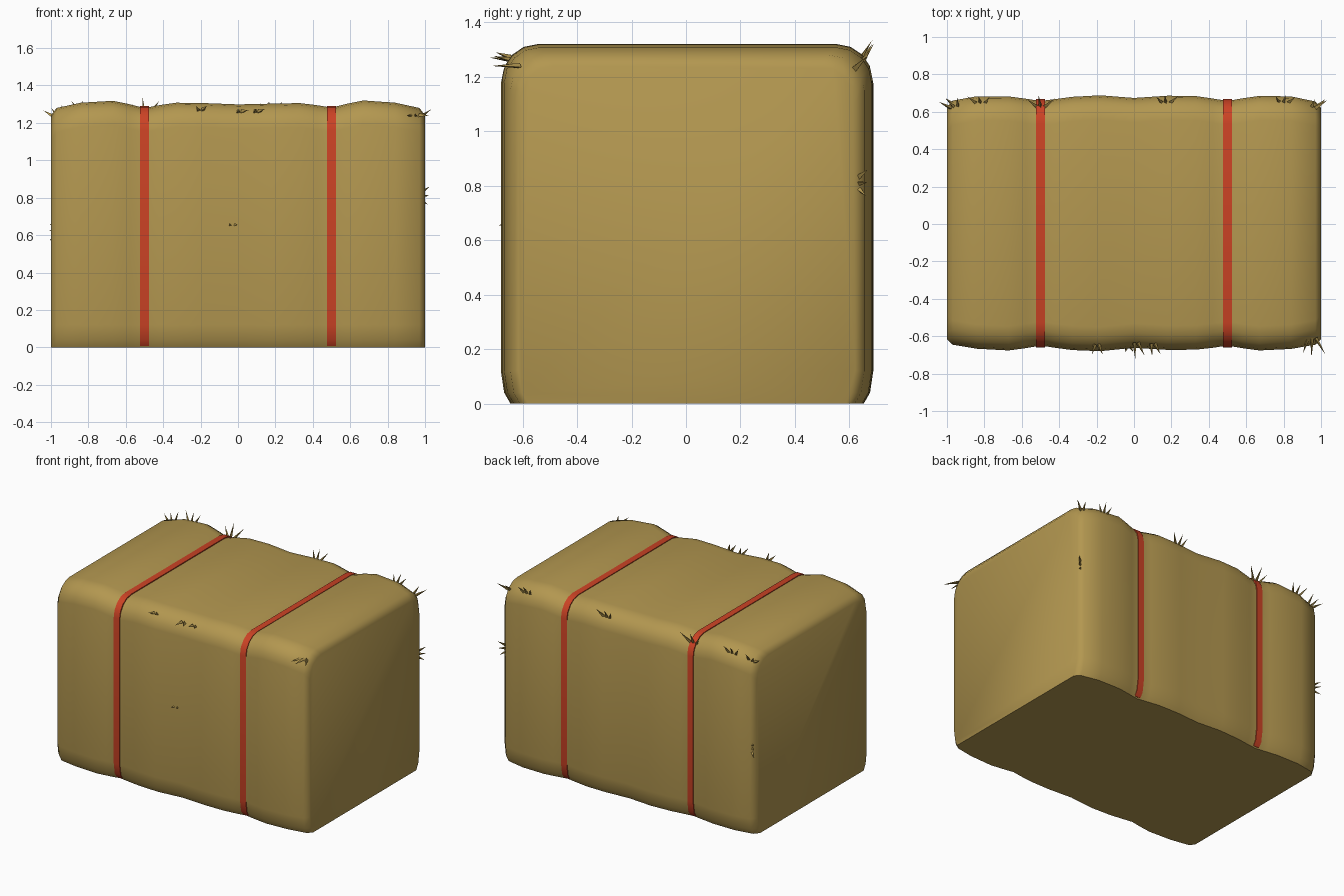
import bpy, bmesh, math, random
from mathutils import Vector

if "Cube" in bpy.data.objects:
    bpy.data.objects.remove(bpy.data.objects["Cube"])

random.seed(4)


def material(name, rgb):
    m = bpy.data.materials.new(name)
    m.diffuse_color = (*rgb, 1)
    m.use_nodes = True
    m.node_tree.nodes["Principled BSDF"].inputs["Base Color"].default_value = m.diffuse_color
    return m


HAY = material("hay", (0.45, 0.31, 0.08))
RED = material("red twine", (0.60, 0.055, 0.018))


def make_object(name, bm, mat, smooth=None):
    bmesh.ops.recalc_face_normals(bm, faces=bm.faces)
    me = bpy.data.meshes.new(name)
    bm.to_mesh(me)
    bm.free()
    me.materials.append(mat)
    ob = bpy.data.objects.new(name, me)
    bpy.context.collection.objects.link(ob)
    if smooth:
        bpy.ops.object.select_all(action='DESELECT')
        ob.select_set(True)
        bpy.context.view_layer.objects.active = ob
        bpy.ops.object.shade_smooth_by_angle(angle=math.radians(smooth))
    return ob


# Cross-section of the bale: rounded top corners, slightly tucked bottom
def section(front, back, top, r=0.13, tuck=0.035):
    pts = [(-front + tuck, 0.0), (-front + 0.012, 0.04), (-front, 0.12)]
    for i in range(5):
        a = math.pi - i * math.pi / 8
        pts.append((-front + r + r * math.cos(a), top - r + r * math.sin(a)))
    for i in range(5):
        a = math.pi / 2 - i * math.pi / 8
        pts.append((back - r + r * math.cos(a), top - r + r * math.sin(a)))
    return pts + [(back, 0.12), (back - 0.012, 0.04), (back - tuck, 0.0)]


# Bale body: x, front half depth, back half depth, top height
rings = [
    (-1.0, 0.615, 0.625, 1.24), (-0.97, 0.645, 0.66, 1.28), (-0.84, 0.667, 0.683, 1.308),
    (-0.67, 0.676, 0.682, 1.318), (-0.58, 0.664, 0.670, 1.30), (-0.5, 0.65, 0.658, 1.28),
    (-0.42, 0.662, 0.668, 1.295), (-0.33, 0.674, 0.68, 1.308), (-0.18, 0.68, 0.688, 1.306),
    (0.0, 0.662, 0.674, 1.299), (0.18, 0.673, 0.686, 1.303), (0.33, 0.672, 0.684, 1.306),
    (0.42, 0.662, 0.671, 1.295), (0.5, 0.65, 0.658, 1.282), (0.58, 0.664, 0.672, 1.302),
    (0.67, 0.676, 0.685, 1.32), (0.84, 0.668, 0.682, 1.308), (0.97, 0.645, 0.655, 1.28),
    (1.0, 0.615, 0.622, 1.24)]
bm = bmesh.new()
loops = []
for x, f, b, t in rings:
    loops.append([bm.verts.new((x, y, z)) for y, z in section(f, b, t)])
n = len(loops[0])
for a, b in zip(loops, loops[1:]):
    for i in range(n):
        j = (i + 1) % n
        bm.faces.new((a[i], a[j], b[j], b[i]))
bm.faces.new(loops[0])
bm.faces.new(loops[-1])
make_object("hay_bale", bm, HAY, 50)

# Twine bands wrapped over front, top and back
for side, x in (("left", -0.5), ("right", 0.5)):
    bm = bmesh.new()
    outer = section(0.659, 0.667, 1.291)
    inner = section(0.635, 0.643, 1.265)
    rows = []
    for (yo, zo), (yi, zi) in zip(outer, inner):
        zo, zi = max(zo, 0.008), max(zi, 0.008)
        rows.append([bm.verts.new((x + dx, y, z)) for dx, y, z in
                     ((-0.023, yi, zi), (-0.023, yo, zo), (0.023, yo, zo), (0.023, yi, zi))])
    for a, b in zip(rows, rows[1:]):
        for i in range(4):
            j = (i + 1) % 4
            bm.faces.new((a[i], a[j], b[j], b[i]))
    bm.faces.new(rows[0])
    bm.faces.new(rows[-1])
    make_object(side + "_twine", bm, RED, 40)

# Loose straw: base point, outward direction, length, number of stalks
tufts = [
    ((-0.96, 0.62, 1.23), (-0.5, 0.6, 0.7), 0.09, 3),
    ((-0.82, 0.64, 1.25), (-0.2, 0.5, 0.8), 0.09, 3),
    ((-0.5, 0.625, 1.24), (0, 0.5, 0.8), 0.10, 3),
    ((0.17, 0.645, 1.25), (0, 0.5, 0.8), 0.08, 3),
    ((0.80, 0.645, 1.25), (0.1, 0.5, 0.8), 0.08, 3),
    ((0.96, 0.62, 1.23), (0.5, 0.6, 0.6), 0.08, 2),
    ((-0.20, -0.645, 1.27), (0, -0.8, 0.3), 0.06, 2),
    ((0.01, -0.635, 1.26), (0.2, -0.8, 0.1), 0.08, 2),
    ((0.10, -0.64, 1.26), (0.3, -0.8, 0.2), 0.07, 2),
    ((0.95, -0.61, 1.24), (0.1, -0.8, 0.0), 0.10, 3),
    ((-0.03, -0.655, 0.655), (0.1, -1, 0), 0.035, 2),
    ((0.98, 0.63, 0.81), (0.7, 0.6, 0), 0.06, 3),
    ((-0.97, 0.64, 0.62), (-0.7, 0.6, 0), 0.06, 3),
]
bm = bmesh.new()
for base, direction, length, count in tufts:
    d = Vector(direction).normalized()
    along = Vector((1, 0, 0)) if abs(d.z) > 0.05 or abs(d.x) < 0.3 else Vector((0, 0, 1))
    for k in range(count):
        spread = k - (count - 1) / 2
        v = (d + along * (spread * 0.55 + random.uniform(-0.15, 0.15))).normalized()
        u = v.orthogonal().normalized()
        w = v.cross(u)
        c = Vector(base) + along * spread * 0.02
        tip = bm.verts.new(c + v * length * random.uniform(0.85, 1.15))
        ring = [bm.verts.new(c + 0.012 * (u * math.cos(a) + w * math.sin(a)))
                for a in (0, 2.094, 4.189)]
        for i in range(3):
            bm.faces.new((ring[i], ring[(i + 1) % 3], tip))
        bm.faces.new(ring)
make_object("loose_straw", bm, HAY)
